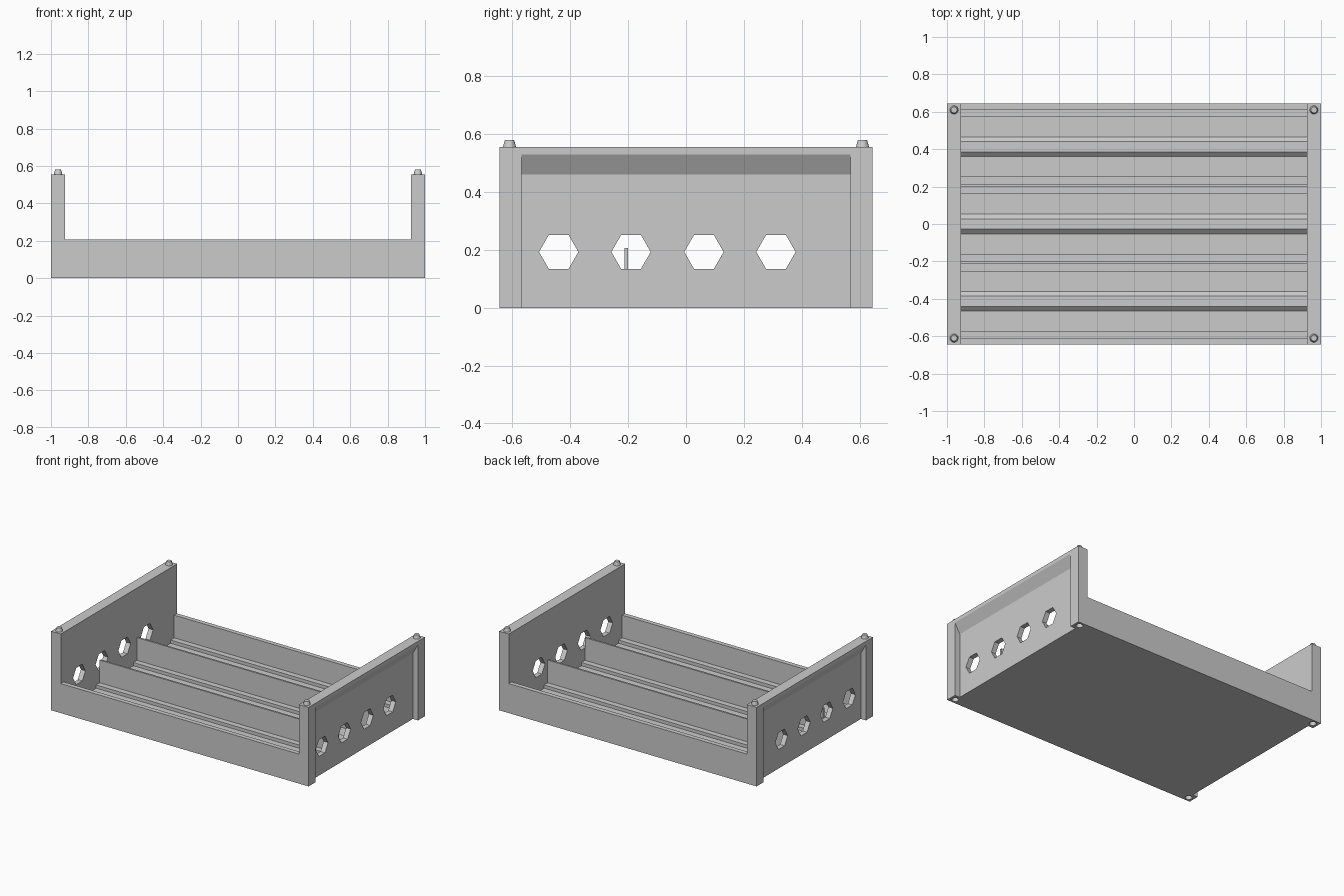
import bpy, bmesh, math
from mathutils import Matrix, Vector

cube = bpy.data.objects.get("Cube")
if cube:
    bpy.data.objects.remove(cube, do_unlink=True)

GREY = (0.6, 0.6, 0.6, 1.0)
grey = bpy.data.materials.new("plain_grey")
grey.use_nodes = True
grey.diffuse_color = GREY
grey.node_tree.nodes["Principled BSDF"].inputs["Base Color"].default_value = GREY

HALF_Y = 0.645       # half depth of the tray
WALL_X = 0.925       # inner face of the end walls
TOP = 0.555          # end wall height
RIM = 0.207          # front, back and divider height
POST_Y = 0.568       # inner edge of the corner posts
PEG_X, PEG_Y = 0.962, 0.61


def finish(name, bm):
    bmesh.ops.recalc_face_normals(bm, faces=bm.faces)
    mesh = bpy.data.meshes.new(name)
    bm.to_mesh(mesh)
    bm.free()
    mesh.materials.append(grey)
    obj = bpy.data.objects.new(name, mesh)
    bpy.context.collection.objects.link(obj)
    return obj


def prism(name, points, along):
    """Extrude a closed outline of 3D points along a vector."""
    bm = bmesh.new()
    face = bm.faces.new([bm.verts.new(p) for p in points])
    geom = bmesh.ops.extrude_face_region(bm, geom=[face])["geom"]
    verts = [v for v in geom if isinstance(v, bmesh.types.BMVert)]
    bmesh.ops.translate(bm, verts=verts, vec=Vector(along))
    return finish(name, bm)


def cone(name, centre, r1, r2, depth, sides, turn=Matrix()):
    bm = bmesh.new()
    bmesh.ops.create_cone(bm, cap_ends=True, segments=sides, radius1=r1, radius2=r2,
                          depth=depth, matrix=Matrix.Translation(centre) @ turn)
    return finish(name, bm)


def apply_modifier(obj, mod):
    bpy.ops.object.select_all(action='DESELECT')
    bpy.context.view_layer.objects.active = obj
    obj.select_set(True)
    bpy.ops.object.modifier_apply(modifier=mod.name)


def carve(obj, cutter):
    cutter.hide_render = True
    mod = obj.modifiers.new("carve", 'BOOLEAN')
    mod.operation = 'DIFFERENCE'
    mod.solver = 'EXACT'
    mod.object = cutter
    apply_modifier(obj, mod)
    bpy.data.objects.remove(cutter, do_unlink=True)


# Tray body: one cross-section with three troughs, each with side ledges and a middle ridge
LEDGE, FLOOR = 0.048, 0.025
trough = [(-0.2, RIM), (-0.2, LEDGE), (-0.16, LEDGE), (-0.16, FLOOR),
          (-0.053, FLOOR), (-0.028, LEDGE)]
trough += [(-y, z) for y, z in reversed(trough)]
section = [(-HALF_Y, 0), (-HALF_Y, RIM)]
for centre in (-0.413, 0, 0.413):
    section += [(centre + y, z) for y, z in trough]
section += [(HALF_Y, RIM), (HALF_Y, 0)]
prism("tray_body", [(-WALL_X, y, z) for y, z in section], (2 * WALL_X, 0, 0))

# End wall, with an outer recess sloping out to the top rail
end_wall = prism("end_walls", [(WALL_X, -HALF_Y, 0), (1, -HALF_Y, 0),
                               (1, -HALF_Y, TOP), (WALL_X, -HALF_Y, TOP)],
                 (0, 2 * HALF_Y, 0))
recess = [(0.96, -0.1), (0.96, 0.46), (1, 0.53), (1.1, 0.53), (1.1, -0.1)]
carve(end_wall, prism("recess_cutter", [(x, -POST_Y, z) for x, z in recess],
                      (0, 2 * POST_Y, 0)))

# Row of hexagonal holes through the end wall, corners pointing along the wall
lay_flat = Matrix.Rotation(math.pi / 2, 4, 'Z') @ Matrix.Rotation(math.pi / 2, 4, 'X')
for y in (-0.44, -0.19, 0.062, 0.311):
    bm = bmesh.new()
    hexagon = [(0.85, y + 0.068 * math.cos(i * math.pi / 3),
                0.193 + 0.068 * math.sin(i * math.pi / 3)) for i in range(6)]
    bm.free()
    carve(end_wall, prism("hole_cutter", hexagon, (0.3, 0, 0)))

# Stacking sockets under the corners
for side in (-1, 1):
    carve(end_wall, cone("socket_cutter", (PEG_X, side * PEG_Y, 0.01),
                         0.024, 0.018, 0.04, 24))

mirror = end_wall.modifiers.new("mirror", 'MIRROR')
mirror.use_mirror_merge = False
apply_modifier(end_wall, mirror)

# Tapered stacking pegs on top of the corners
for x_name, sx in (("left", 1), ("right", -1)):
    for y_name, sy in (("front", -1), ("back", 1)):
        peg = cone(f"{y_name}_{x_name}_peg", (sx * PEG_X, sy * PEG_Y, TOP + 0.012),
                   0.023, 0.016, 0.026, 24)
        bpy.ops.object.select_all(action='DESELECT')
        bpy.context.view_layer.objects.active = peg
        peg.select_set(True)
        bpy.ops.object.shade_smooth_by_angle(angle=math.radians(30))
